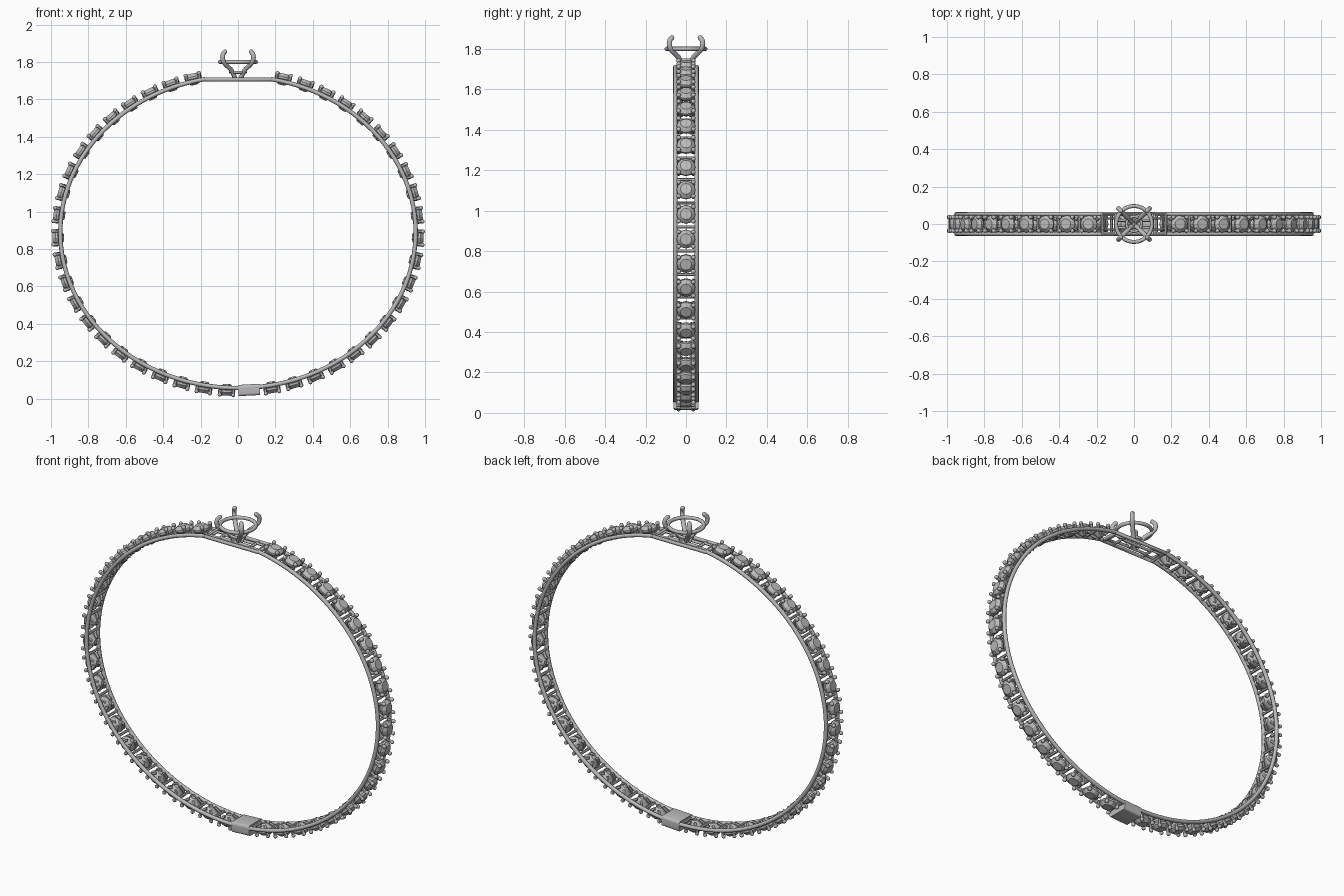
import bpy, bmesh, math
from mathutils import Matrix, Vector

old = bpy.data.objects.get("Cube")
if old:
    bpy.data.objects.remove(old, do_unlink=True)


def material(name, value):
    m = bpy.data.materials.new(name)
    m.use_nodes = True
    m.diffuse_color = (value, value, value, 1)
    m.node_tree.nodes["Principled BSDF"].inputs["Base Color"].default_value = (value, value, value, 1)
    return m


GREY = material("grey metal", 0.5)

# Oval of the band, seen from the front
A, B, C = 0.95, 0.833, 0.89
RAIL_Y = 0.053
SLOTS = 47


def add_object(name, mesh):
    ob = bpy.data.objects.new(name, mesh)
    bpy.context.collection.objects.link(ob)
    if not mesh.materials:
        mesh.materials.append(GREY)
    return ob


def smooth(ob, angle=40):
    bpy.ops.object.select_all(action="DESELECT")
    ob.select_set(True)
    bpy.context.view_layer.objects.active = ob
    bpy.ops.object.shade_smooth_by_angle(angle=math.radians(angle))


def tubes(name, paths, radius, closed=False, sides=2):
    """Round wires along point paths, returned as one mesh object."""
    cu = bpy.data.curves.new(name, "CURVE")
    cu.dimensions = "3D"
    cu.bevel_depth = radius
    cu.bevel_resolution = sides
    cu.use_fill_caps = True
    for path in paths:
        sp = cu.splines.new("POLY")
        sp.points.add(len(path) - 1)
        for p, co in zip(sp.points, path):
            p.co = (*co, 1)
        sp.use_cyclic_u = closed
    tmp = bpy.data.objects.new(name, cu)
    bpy.context.collection.objects.link(tmp)
    mesh = bpy.data.meshes.new_from_object(tmp.evaluated_get(bpy.context.evaluated_depsgraph_get()))
    bpy.data.objects.remove(tmp, do_unlink=True)
    ob = add_object(name, mesh)
    smooth(ob, 50)
    return ob


def circle(radius, z, n=40):
    return [(radius * math.cos(2 * math.pi * i / n), radius * math.sin(2 * math.pi * i / n), z) for i in range(n)]


def oval(t, y=0.0):
    return Vector((A * math.sin(t), y, C + B * math.cos(t)))


def frame(t):
    """Local frame on the oval: X along the band, Z outward."""
    n = Vector((math.sin(t) / A, 0, math.cos(t) / B)).normalized()
    m = Matrix(((n.z, 0, n.x), (0, 1, 0), (-n.x, 0, n.z))).to_4x4()
    m.translation = oval(t)
    return m


# Table of angles equally spaced by arc length, starting at the top
STEPS = 4000
lengths = [0.0]
for i in range(STEPS):
    a, b = 2 * math.pi * i / STEPS, 2 * math.pi * (i + 1) / STEPS
    lengths.append(lengths[-1] + (oval(b) - oval(a)).length)


def slot_angle(k):
    want = (k % SLOTS) / SLOTS * lengths[-1]
    i = next(j for j, s in enumerate(lengths) if s >= want)
    return 2 * math.pi * i / STEPS


# Side rails of the band, open under the top setting
start = math.asin(0.175 / A)
arc = [start + (2 * math.pi - 2 * start) * i / 140 for i in range(141)]
tubes("side_rails", [[oval(t, s * RAIL_Y) for t in arc] for s in (-1, 1)], 0.0115)

# Thin bars joining the rails between stones
bars = []
for k in range(2, SLOTS - 2):
    t = slot_angle(k + 0.5)
    bars.append([oval(t, -RAIL_Y), oval(t, RAIL_Y)])
tubes("cross_bars", bars, 0.008, sides=1)

# Faceted round stone
bm = bmesh.new()
N = 12
rings = []
for r, z in ((0.012, -0.02), (0.046, 0.014), (0.046, 0.025), (0.028, 0.042)):
    rings.append([bm.verts.new((r * math.cos(2 * math.pi * i / N), r * math.sin(2 * math.pi * i / N), z))
                  for i in range(N)])
for lo, hi in zip(rings, rings[1:]):
    for i in range(N):
        j = (i + 1) % N
        bm.faces.new((lo[i], lo[j], hi[j], hi[i]))
bm.faces.new(rings[-1])
bm.faces.new(rings[0][::-1])
stone_mesh = bpy.data.meshes.new("stone")
bm.to_mesh(stone_mesh)
bm.free()

# Four-pronged claw holding each stone
CORNERS = [(sx, sy) for sx in (-1, 1) for sy in (-1, 1)]
claw = tubes("claw", [[(sx * 0.012, sy * 0.022, -0.014), (sx * 0.034, sy * 0.036, 0.008),
                       (sx * 0.038, sy * 0.038, 0.036)] for sx, sy in CORNERS], 0.0085, sides=1)
bm = bmesh.new()
bm.from_mesh(claw.data)
for sx, sy in CORNERS:
    bmesh.ops.create_icosphere(bm, subdivisions=2, radius=0.0115,
                               matrix=Matrix.Translation((sx * 0.036, sy * 0.036, 0.038)))
bm.to_mesh(claw.data)
bm.free()
smooth(claw, 50)
claw_mesh = claw.data
bpy.data.objects.remove(claw, do_unlink=True)

CLASP_SLOT = 23
for k in range(2, SLOTS - 1):
    if k != CLASP_SLOT:
        m = frame(slot_angle(k))
        add_object(f"stone_{k}", stone_mesh).matrix_world = m
        add_object(f"claw_{k}", claw_mesh).matrix_world = m

# Clasp at the bottom
bm = bmesh.new()
bmesh.ops.create_cube(bm, size=1, matrix=Matrix.Diagonal((0.115, 0.126, 0.06, 1)))
long_edges = [e for e in bm.edges if abs(e.verts[0].co.x - e.verts[1].co.x) > 0.1]
bmesh.ops.bevel(bm, geom=long_edges, offset=0.012, segments=3, profile=0.5, affect="EDGES")
clasp_mesh = bpy.data.meshes.new("clasp")
bm.to_mesh(clasp_mesh)
bm.free()
clasp = add_object("clasp", clasp_mesh)
clasp.matrix_world = frame(slot_angle(CLASP_SLOT)) @ Matrix.Translation((0, 0, 0.012))
smooth(clasp)


# Flat open frame under the top setting
def rectangle(cx, hx, hy, z):
    return [(cx - hx, -hy, z), (cx + hx, -hy, z), (cx + hx, hy, z), (cx - hx, hy, z)]


BASE_Z = 1.707
tubes("top_frame", [rectangle(0, 0.17, 0.056, BASE_Z)], 0.0115, closed=True)
tubes("end_frames", [rectangle(s * 0.128, 0.028, 0.03, BASE_Z) for s in (-1, 1)], 0.008, closed=True)
tubes("frame_bridges", [[(s * 0.1, -0.056, BASE_Z), (s * 0.1, 0.056, BASE_Z)] for s in (-1, 1)]
      + [[(-0.1, s * 0.02, BASE_Z), (0.1, s * 0.02, BASE_Z)] for s in (-1, 1)], 0.008)

# Basket: two rings and four curved prongs
tubes("upper_ring", [circle(0.096, 1.8)], 0.0105, closed=True)
tubes("lower_ring", [circle(0.04, 1.745, 24)], 0.008, closed=True)
profile = [(0.012, 1.702), (0.024, 1.735), (0.04, 1.762), (0.066, 1.786), (0.079, 1.805),
           (0.083, 1.825), (0.08, 1.842), (0.07, 1.855)]
tubes("basket_prongs", [[(sx * r, sy * r, z) for r, z in profile] for sx, sy in CORNERS], 0.0125)
bm = bmesh.new()
for sx, sy in CORNERS:
    bmesh.ops.create_icosphere(bm, subdivisions=2, radius=0.0125,
                               matrix=Matrix.Translation((sx * 0.07, sy * 0.07, 1.855)))
tip_mesh = bpy.data.meshes.new("prong_tips")
bm.to_mesh(tip_mesh)
bm.free()
smooth(add_object("prong_tips", tip_mesh), 60)
